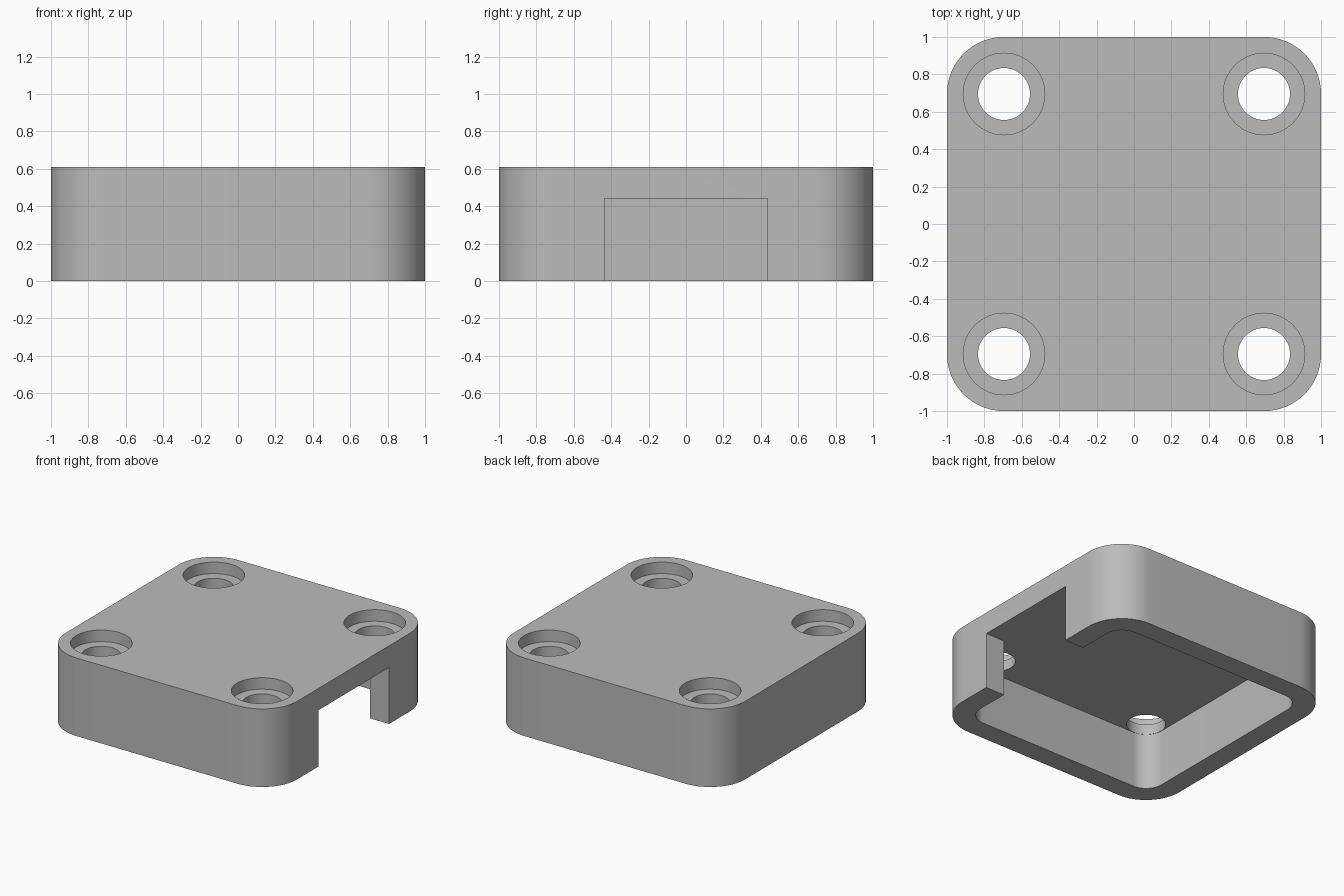
import bpy, bmesh
from math import cos, sin, pi

HEIGHT, CEILING = 0.61, 0.44      # outer height, underside of the top plate
HOLE = 0.695                      # screw hole offset, also the corner centre
SEGS = 16                         # steps per rounded corner

if "Cube" in bpy.data.objects:
    bpy.data.objects.remove(bpy.data.objects["Cube"])

grey = bpy.data.materials.new("plain grey")
grey.use_nodes = True
colour = (0.5, 0.5, 0.5, 1)
grey.diffuse_color = colour
grey.node_tree.nodes["Principled BSDF"].inputs["Base Color"].default_value = colour


def rounded_square(half, radius):
    """Counter-clockwise outline, starting at the +x side's upper corner."""
    c = half - radius
    pts = []
    for k, (sx, sy) in enumerate([(1, 1), (-1, 1), (-1, -1), (1, -1)]):
        for i in range(SEGS + 1):
            a = (k + i / SEGS) * pi / 2
            pts.append((sx * c + radius * cos(a), sy * c + radius * sin(a)))
    return pts


def circle(x, y, radius, n=64):
    return [(x + radius * cos(2 * pi * i / n), y + radius * sin(2 * pi * i / n))
            for i in range(n)]


def prism(name, outline, z0, z1):
    bm = bmesh.new()
    base = bm.faces.new([bm.verts.new((x, y, z0)) for x, y in outline])
    top = bmesh.ops.extrude_face_region(bm, geom=[base])["geom"]
    verts = [v for v in top if isinstance(v, bmesh.types.BMVert)]
    bmesh.ops.translate(bm, verts=verts, vec=(0, 0, z1 - z0))
    bmesh.ops.recalc_face_normals(bm, faces=bm.faces)
    mesh = bpy.data.meshes.new(name)
    bm.to_mesh(mesh)
    bm.free()
    mesh.materials.append(grey)
    obj = bpy.data.objects.new(name, mesh)
    bpy.context.collection.objects.link(obj)
    return obj


# Outer block with rounded vertical edges
cover = prism("cover", rounded_square(1.0, 0.304), 0, HEIGHT)

# Hollow underside, its outline carried out through the +x wall as a cable notch
inner = 0.836
notch = [(inner, -0.435), (1.2, -0.435), (1.2, 0.435), (inner, 0.435)]
cutters = [prism("cavity_cutter", rounded_square(inner, inner - HOLE) + notch,
                 -0.1, CEILING)]

# Screw holes with counterbores
for x in (-HOLE, HOLE):
    for y in (-HOLE, HOLE):
        cutters.append(prism("hole_cutter", circle(x, y, 0.139), CEILING - 0.02, HEIGHT + 0.1))
        cutters.append(prism("counterbore_cutter", circle(x, y, 0.218), HEIGHT - 0.09, HEIGHT + 0.1))

bpy.ops.object.select_all(action='DESELECT')
cover.select_set(True)
bpy.context.view_layer.objects.active = cover
for cutter in cutters:
    cutter.hide_render = True
    mod = cover.modifiers.new("cut", 'BOOLEAN')
    mod.operation, mod.solver, mod.object = 'DIFFERENCE', 'EXACT', cutter
    bpy.ops.object.modifier_apply(modifier=mod.name)
    bpy.data.objects.remove(cutter)

bpy.ops.object.shade_smooth_by_angle(angle=pi / 6)
